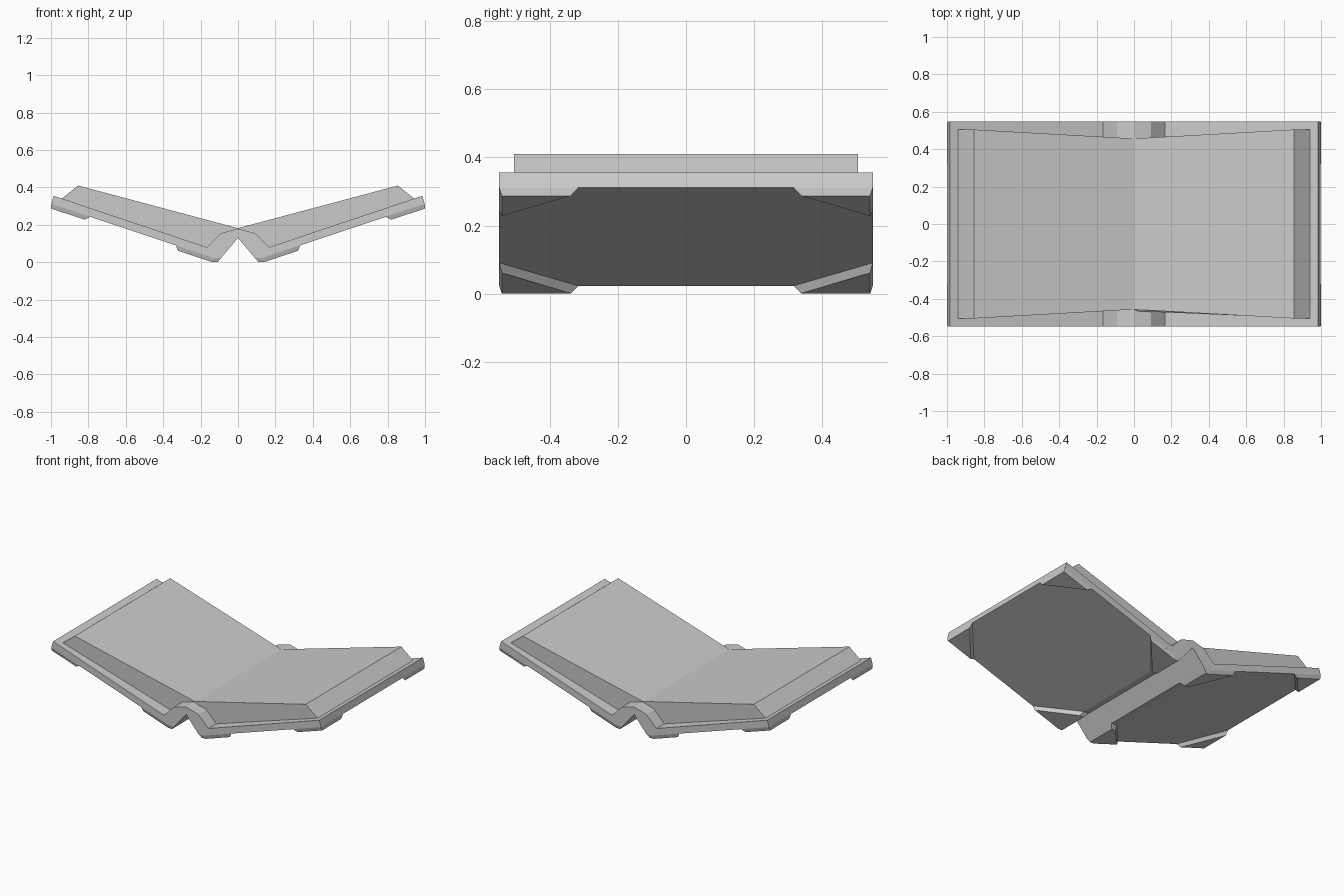
import bpy, bmesh

if "Cube" in bpy.data.objects:
    bpy.data.objects.remove(bpy.data.objects["Cube"])


def make(name, rings, mirror_axes=(False, False, False)):
    """Solid lofted between two matching rings of points."""
    bm = bmesh.new()
    a, b = [[bm.verts.new(p) for p in ring] for ring in rings]
    n = len(a)
    bm.faces.new(a)
    bm.faces.new(b[::-1])
    for i in range(n):
        j = (i + 1) % n
        bm.faces.new((a[i], b[i], b[j], a[j]))
    bmesh.ops.recalc_face_normals(bm, faces=bm.faces)
    mesh = bpy.data.meshes.new(name)
    bm.to_mesh(mesh)
    bm.free()
    ob = bpy.data.objects.new(name, mesh)
    bpy.context.collection.objects.link(ob)
    if any(mirror_axes):
        mod = ob.modifiers.new("Mirror", 'MIRROR')
        mod.use_axis = mirror_axes
        mod.use_mirror_merge = False
    return ob


def mirrored_profile(top, bottom):
    """Closed outline from right-half points; first of each lies at x = 0."""
    left_top = [(-x, z) for x, z in top[1:]]
    left_bottom = [(-x, z) for x, z in bottom[1:]]
    return top + bottom[:0:-1] + [bottom[0]] + left_bottom + left_top[::-1]


# Cover with folded spine
cover = mirrored_profile(
    [(0, .18), (.09, .155), (.165, .08), (.985, .355)],
    [(0, .13), (.09, .023), (.13, .023), (.998, .312)])
make("cover", [[(x, y, z) for x, z in cover] for y in (-.548, .548)])

# Page block, narrowing in depth toward the spine
pages = mirrored_profile(
    [(0, .182), (.855, .41), (.945, .338)],
    [(0, .15), (.09, .15), (.165, .078)])


def page_depth(x):
    return .457 + .048 * min(1, abs(x) / .855)


make("pages", [[(x, s * page_depth(x), z) for x, z in pages] for s in (-1, 1)])

# Corner guards under the cover: base outline, then the bevelled lower outline
make("outer_corner_guard", [
    [(.998, .315, .312), (.998, .548, .312), (.79, .548, .243)],
    [(1.0, .338, .287), (1.0, .54, .287), (.82, .54, .228)]],
    (True, True, False))
make("spine_corner_guard", [
    [(.09, .315, .023), (.09, .548, .023), (.13, .548, .023),
     (.333, .548, .091), (.13, .315, .023)],
    [(.11, .338, 0), (.11, .54, 0), (.14, .54, .001),
     (.32, .54, .061), (.14, .338, .001)]],
    (True, True, False))
